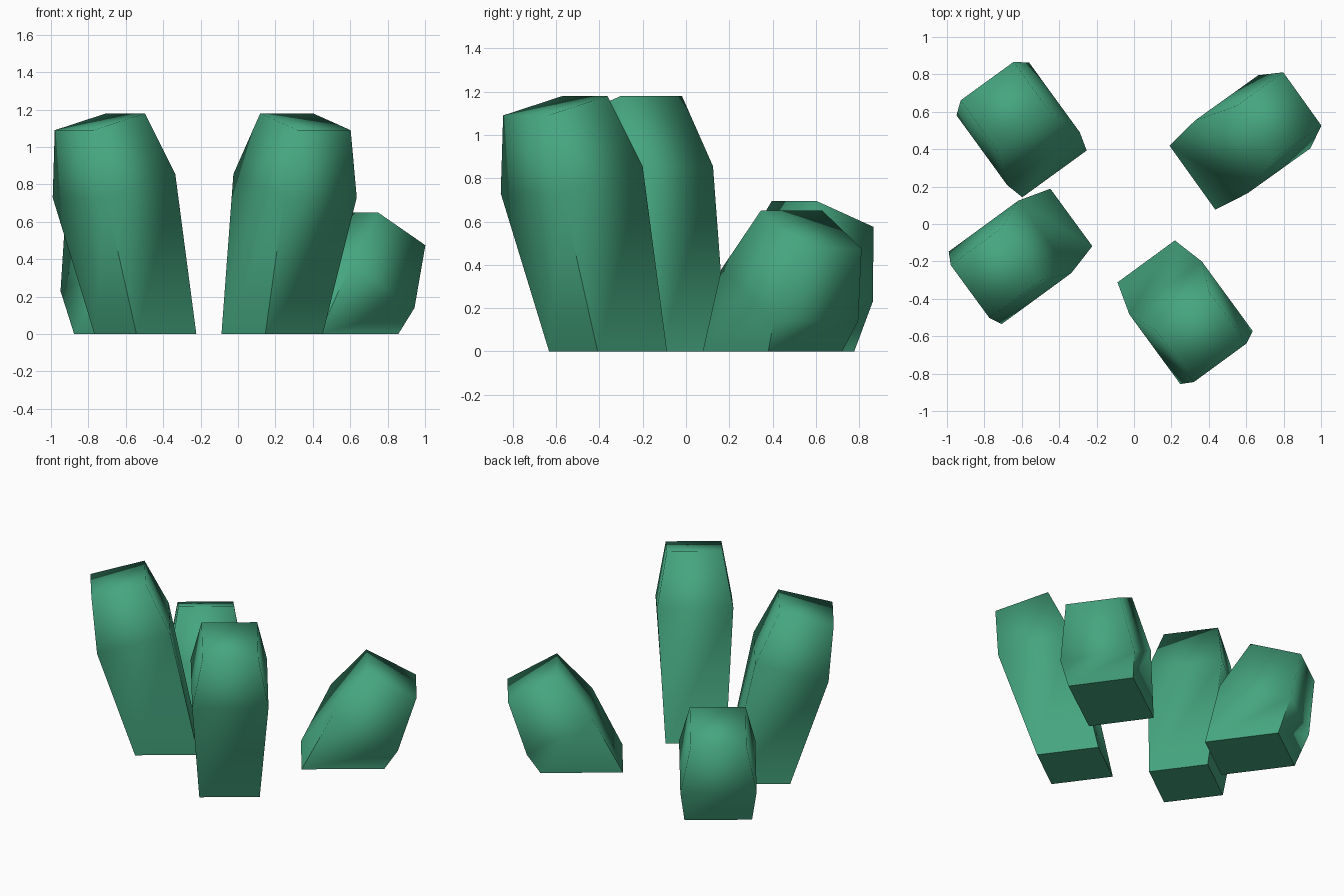
import bpy, bmesh, math
from mathutils import Vector

if "Cube" in bpy.data.objects:
    bpy.data.objects.remove(bpy.data.objects["Cube"])

green = bpy.data.materials.new("crystal green")
green.diffuse_color = (0.06, 0.38, 0.215, 1)
green.use_nodes = True
green.node_tree.nodes["Principled BSDF"].inputs["Base Color"].default_value = green.diffuse_color


def stone(name, origin, angle, widths, back, front):
    """Leaning prism of three rings (base, shoulder, crown).
    back / front: (distance along lean, height) of each ring's two edges."""
    lean = Vector((math.cos(angle), math.sin(angle), 0))
    side = Vector((-lean.y, lean.x, 0))
    start = Vector((*origin, 0))
    bm = bmesh.new()
    rings = []
    for w, b, f in zip(widths, back, front):
        rings.append([bm.verts.new(start + lean * d + side * (s * w / 2) + Vector((0, 0, z)))
                      for (d, z), s in ((b, -1), (f, -1), (f, 1), (b, 1))])
    bm.faces.new(rings[0][::-1])
    bm.faces.new(rings[2])
    for lo, hi in zip(rings, rings[1:]):
        for i in range(4):
            j = (i + 1) % 4
            bm.faces.new((lo[i], lo[j], hi[j], hi[i]))
    bmesh.ops.recalc_face_normals(bm, faces=bm.faces[:])
    # soft rounded crown, crisp corners on the lower shaft and base
    for f in bm.faces:
        f.smooth = True
    base = set(rings[0])
    for e in bm.edges:
        e.smooth = not any(v in base for v in e.verts)
    mesh = bpy.data.meshes.new(name)
    bm.to_mesh(mesh)
    bm.free()
    mesh.materials.append(green)
    bpy.context.collection.objects.link(bpy.data.objects.new(name, mesh))


# two identical tall stones, a quarter turn apart
tall = ((0.38, 0.48, 0.35),
        ((0, 0), (0.176, 0.855), (0.33, 1.18)),
        ((0.397, 0), (0.637, 0.73), (0.671, 1.09)))
stone("tall_stone_right", (0.065, -0.20), math.radians(-53.8), *tall)
stone("tall_stone_left", (-0.335, 0.035), math.radians(-143.8), *tall)

# short upright stone at the back left
stone("short_stone_left", (-0.425, 0.268), math.radians(126), (0.425, 0.48, 0.35),
      ((0, 0), (0.10, 0.375), (0.286, 0.695)),
      ((0.475, 0), (0.561, 0.23), (0.613, 0.575)))

# short, strongly leaning stone at the back right
stone("short_stone_right", (0.312, 0.248), math.radians(35.6), (0.42, 0.48, 0.35),
      ((0, 0), (0.19, 0.38), (0.412, 0.65)),
      ((0.52, 0), (0.605, 0.14), (0.723, 0.475)))
